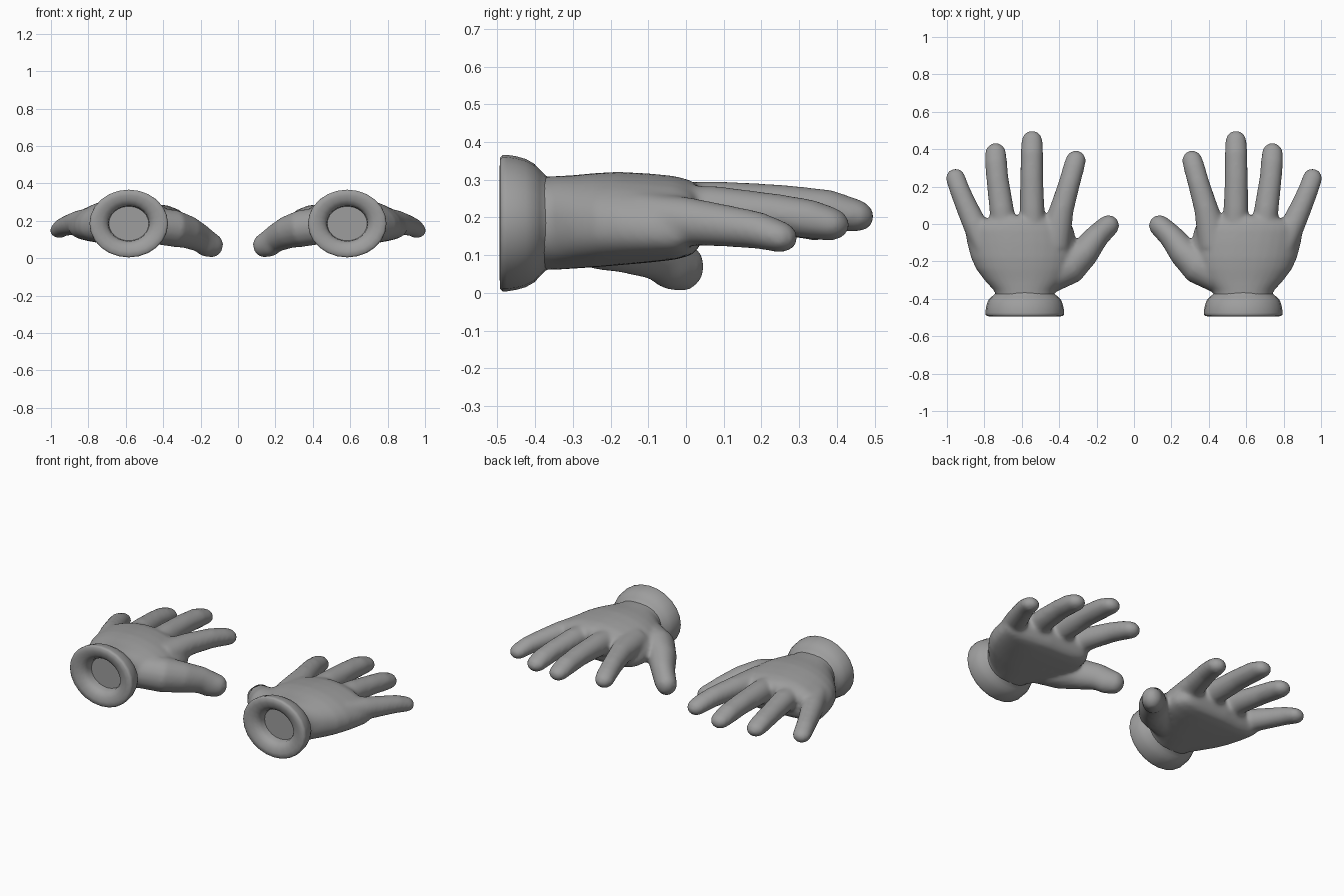
import bpy, bmesh, math
from mathutils import Vector

if "Cube" in bpy.data.objects:
    bpy.data.objects.remove(bpy.data.objects["Cube"])

grey = bpy.data.materials.new("glove_grey")
grey.diffuse_color = (0.34, 0.34, 0.34, 1)
grey.use_nodes = True
grey.node_tree.nodes["Principled BSDF"].inputs["Base Color"].default_value = grey.diffuse_color


def loft(bm, rings, cap=True):
    """Skin a list of equal-length point loops."""
    loops = [[bm.verts.new(p) for p in r] for r in rings]
    n = len(loops[0])
    for a, b in zip(loops, loops[1:]):
        for i in range(n):
            j = (i + 1) % n
            bm.faces.new((a[i], a[j], b[j], b[i]))
    if cap:
        bm.faces.new(loops[0][::-1])
        bm.faces.new(loops[-1])


def finger(bm, path, n=16):
    """Tube through (x, y, z, half width, half height) with a domed tip."""
    pts = [Vector(p[:3]) for p in path]
    rings = []

    def ring(c, d, w, h):
        side = d.cross(Vector((0, 0, 1))).normalized()
        up = side.cross(d)
        rings.append([c + side * w * math.cos(t) + up * h * math.sin(t)
                      for t in (2 * math.pi * i / n for i in range(n))])

    for i, p in enumerate(path):
        d = (pts[min(i + 1, len(pts) - 1)] - pts[max(i - 1, 0)]).normalized()
        ring(pts[i], d, p[3], p[4])
    w, h = path[-1][3:]
    for a in (20, 40, 60, 78):
        a = math.radians(a)
        ring(pts[-1] + d * w * math.sin(a), d, w * math.cos(a), h * math.cos(a))
    loft(bm, rings)


def palm(bm, sections, n=32):
    """Arched oval sections: y, x min, x max, z min, z max, side drop."""
    rings = []
    for y, x0, x1, z0, z1, drop in sections:
        ring = []
        for i in range(n):
            t = 2 * math.pi * i / n
            c, s = math.cos(t), math.sin(t)
            u = math.copysign(abs(c) ** 0.9, c)
            v = math.copysign(abs(s) ** 0.9, s)
            # the knuckle line slants back towards the little finger
            slant = -0.03 * max(u, 0) if y > 0 else 0
            ring.append(((x0 + x1) / 2 + u * (x1 - x0) / 2, y + slant,
                         (z0 + z1) / 2 + v * (z1 - z0) / 2 - drop * u * u))
        rings.append(ring)
    loft(bm, rings)


def finish(bm, name, blend=False):
    bmesh.ops.recalc_face_normals(bm, faces=bm.faces)
    me = bpy.data.meshes.new(name)
    bm.to_mesh(me)
    bm.free()
    me.materials.append(grey)
    ob = bpy.data.objects.new(name, me)
    bpy.context.collection.objects.link(ob)
    me.shade_smooth()
    if blend:  # fuse palm and fingers into one soft skin
        rm = ob.modifiers.new("fuse", 'REMESH')
        rm.mode = 'VOXEL'
        rm.voxel_size = 0.01
        rm.use_smooth_shade = True
        sm = ob.modifiers.new("soften", 'SMOOTH')
        sm.factor = 0.5
        sm.iterations = 14
    ob.modifiers.new("other_hand", 'MIRROR').use_mirror_merge = False


# Hand: palm, four fingers and thumb
bm = bmesh.new()
palm(bm, [(-0.42, .435, .73, .063, .307, 0), (-0.36, .425, .745, .06, .309, 0),
          (-0.30, .37, .80, .064, .312, .01), (-0.24, .335, .845, .068, .318, .018),
          (-0.18, .318, .872, .073, .321, .025), (-0.10, .312, .893, .08, .317, .033),
          (-0.03, .32, .905, .088, .31, .038), (0.015, .345, .905, .1, .298, .042),
          (0.035, .37, .895, .122, .284, .042), (0.05, .41, .86, .16, .255, .035)])
finger(bm, [(.43, -.12, .218, .085, .07), (.41, -.02, .219, .078, .068),
            (.386, .08, .22, .065, .063),
            (.345, .22, .211, .058, .056), (.32, .31, .194, .057, .051),
            (.311, .34, .185, .055, .047)])
finger(bm, [(.54, -.06, .225, .07, .068), (.545, .08, .231, .067, .066),
            (.547, .25, .23, .062, .058), (.546, .38, .219, .061, .055),
            (.545, .444, .206, .057, .045)])
finger(bm, [(.69, -.06, .217, .07, .068), (.708, .08, .221, .066, .063),
            (.73, .24, .208, .06, .055), (.738, .33, .195, .06, .053),
            (.74, .378, .184, .057, .046)])
finger(bm, [(.80, -.13, .2, .06, .068), (.852, 0, .19, .065, .065),
            (.902, .11, .177, .058, .056), (.935, .19, .166, .054, .05),
            (.954, .245, .15, .053, .043)])
finger(bm, [(.47, -.29, .175, .09, .095), (.345, -.223, .16, .1, .1),
            (.265, -.152, .138, .08, .088), (.2, -.068, .106, .066, .076),
            (.165, -.034, .078, .062, .074), (.138, -.01, .068, .059, .066)])
finish(bm, "hand", blend=True)

# Cuff: turned sleeve with a rolled lip and a recessed end disc
profile = [(-.355, .15, .118), (-.372, .158, .126), (-.388, .176, .142),
           (-.402, .192, .157), (-.425, .202, .17), (-.45, .208, .177),
           (-.475, .21, .181), (-.486, .209, .181), (-.493, .2, .174), (-.494, .175, .15),
           (-.487, .145, .125), (-.474, .122, .106), (-.455, .11, .095),
           (-.425, .107, .092)]
bm = bmesh.new()
n = 24
loft(bm, [[(.584 + w * math.cos(2 * math.pi * i / n), y,
            .185 + h * math.sin(2 * math.pi * i / n)) for i in range(n)]
          for y, w, h in profile])
finish(bm, "cuff")
for ob in bpy.data.objects:
    bpy.context.view_layer.objects.active = ob
    ob.select_set(True)
    if ob.name == "cuff":
        bpy.ops.object.shade_smooth_by_angle(angle=math.radians(60))
    ob.select_set(False)
